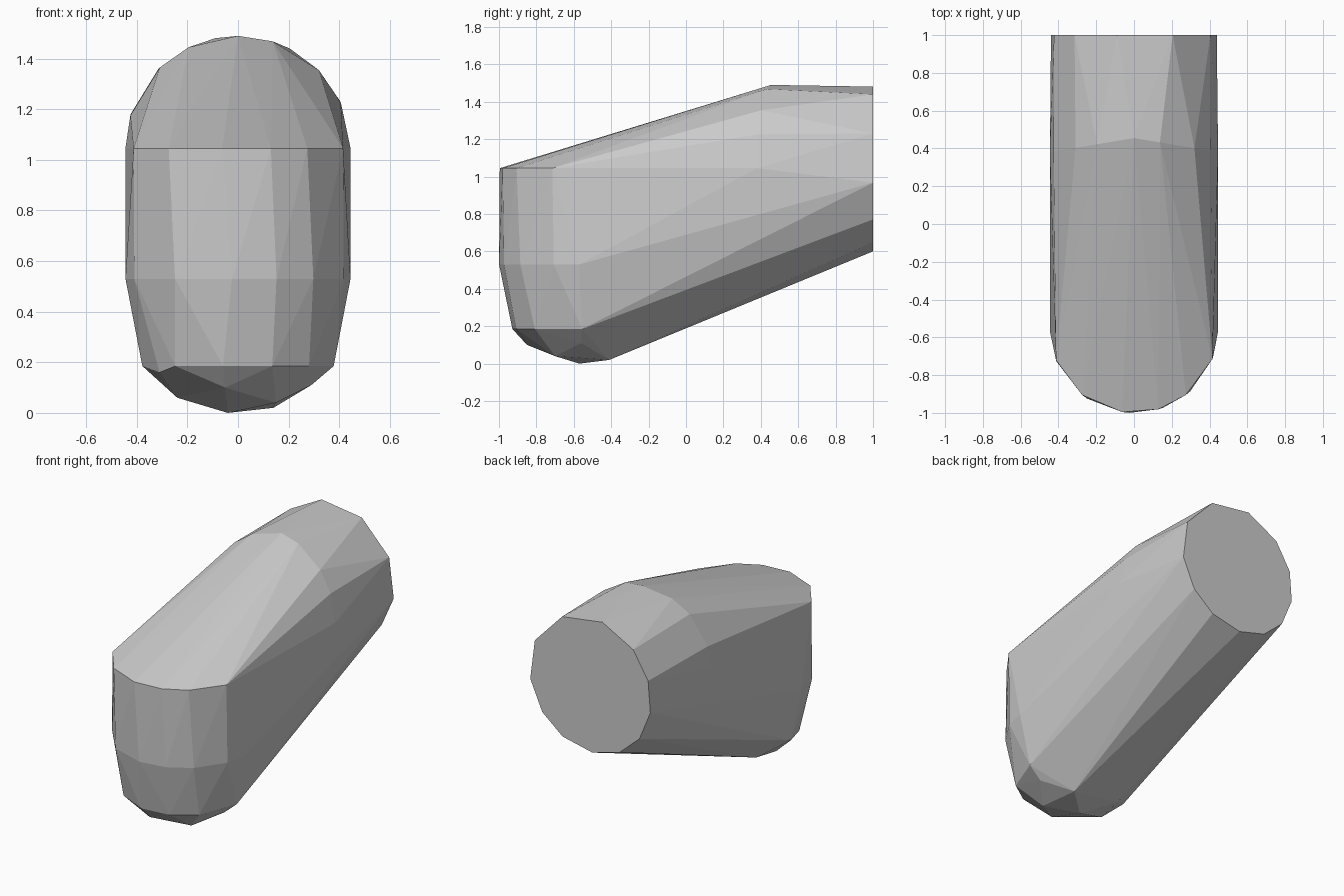
import bpy, bmesh, math

if "Cube" in bpy.data.objects:
    bpy.data.objects.remove(bpy.data.objects["Cube"])

R = 0.445        # body radius
NOSE_Y = -0.555  # centre of the rounded nose
AXIS_Z = 1.045   # centre height of the flat back disc


def circle(radius, angles):
    return [(radius * math.cos(math.radians(a)), radius * math.sin(math.radians(a)))
            for a in angles]


def upright_ring(angles, y, bow=0.0):
    """Ring facing along y; bow pulls its sides forward."""
    return [(x, y - bow * abs(x) / R, AXIS_Z + h) for x, h in circle(R, angles)]


def level_ring(radius, angles, z):
    """Horizontal ring around the nose."""
    return [(x, NOSE_Y + y, z) for x, y in circle(radius, angles)]


# Flat back disc and the crown where the top starts sloping down
points = upright_ring([24.6, 62.6, 101.6, 135, 162, 189, 216, 241, 268, 297, 322, 350], 1.0)
points += upright_ring([0, 24, 44, 72, 90, 116, 134, 163, 180], 0.455, 0.075)

# Nose: upper rim, middle and lower rim
points += level_ring(R, [-21, -52, -73, -98, -128, -158], AXIS_Z)
points += level_ring(R, [-2, -20, -48, -70, -93, -124, -157, -178], 0.53)
points += level_ring(0.378, [0, -42, -69, -99, -131, -180], 0.185)

# Rounded chin
points += [(-0.04, -0.57, 0.0), (0.14, -0.41, 0.02), (0.15, -0.70, 0.04),
           (0.29, -0.56, 0.11), (-0.05, -0.85, 0.10), (-0.24, -0.60, 0.06),
           (-0.31, -0.74, 0.16), (-0.22, -0.42, 0.08)]

# Wrap the rings into one faceted convex body
bm = bmesh.new()
for p in points:
    bm.verts.new(p)
hull = bmesh.ops.convex_hull(bm, input=bm.verts)
loose = {v for v in hull["geom_interior"] + hull["geom_unused"]
         if isinstance(v, bmesh.types.BMVert) and not v.link_faces}
bmesh.ops.delete(bm, geom=list(loose), context='VERTS')
bmesh.ops.dissolve_limit(bm, angle_limit=math.radians(1), verts=bm.verts, edges=bm.edges)
bmesh.ops.recalc_face_normals(bm, faces=bm.faces)

mesh = bpy.data.meshes.new("body")
bm.to_mesh(mesh)
bm.free()
body = bpy.data.objects.new("body", mesh)
bpy.context.collection.objects.link(body)

grey = bpy.data.materials.new("light grey")
grey.diffuse_color = (0.6, 0.6, 0.6, 1.0)
grey.use_nodes = True
grey.node_tree.nodes["Principled BSDF"].inputs["Base Color"].default_value = grey.diffuse_color
mesh.materials.append(grey)
